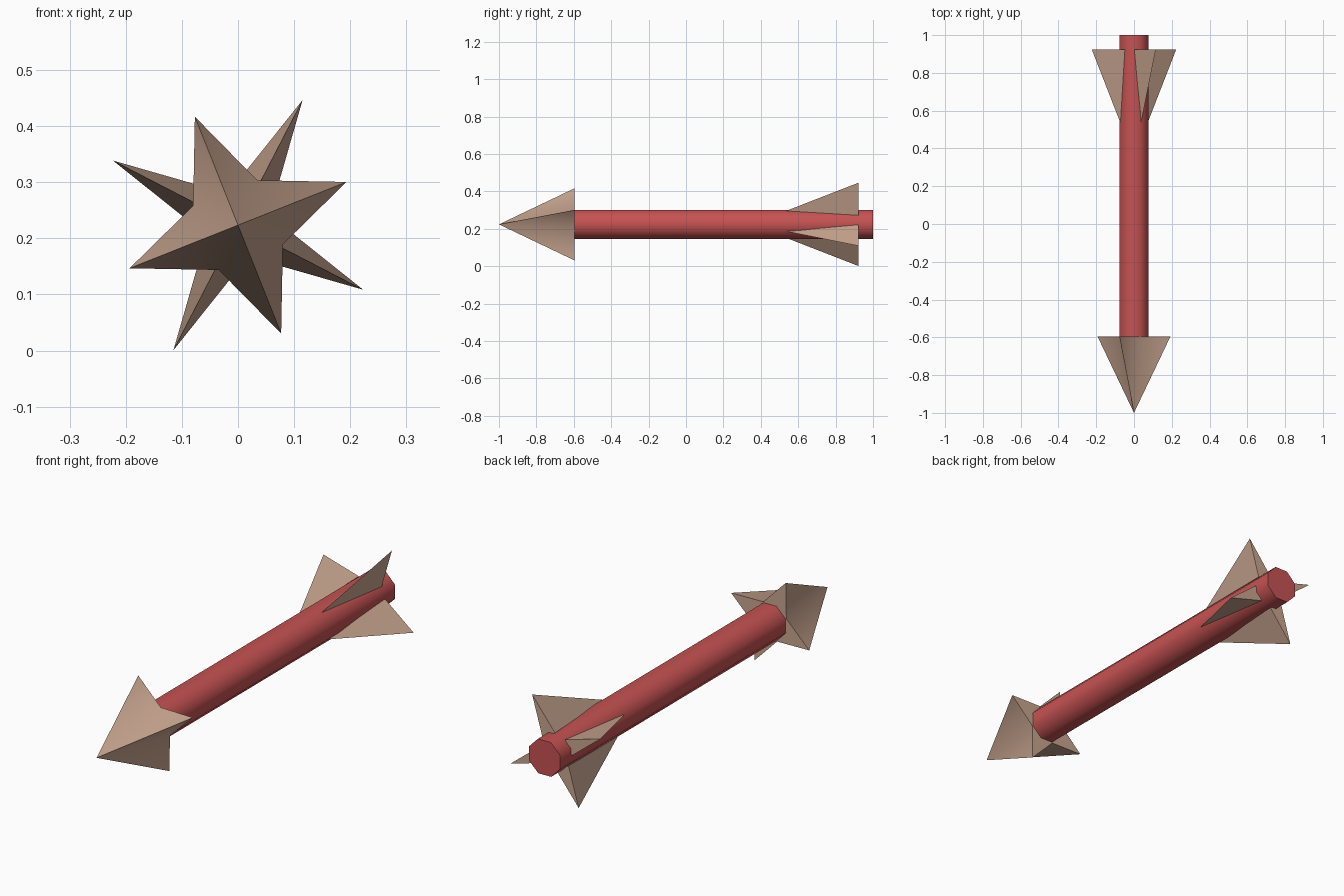
import bpy
from math import sin, cos, radians
from mathutils import Vector

if "Cube" in bpy.data.objects:
    bpy.data.objects.remove(bpy.data.objects["Cube"], do_unlink=True)

AXIS_Z = 0.2235     # height of the shaft's centre line
HEAD_TURN = 21.7    # roll of the head and shaft, degrees
FIN_TURN = 62.7     # roll of the fins, degrees


def material(name, color):
    mat = bpy.data.materials.new(name)
    mat.use_nodes = True
    mat.diffuse_color = color
    mat.node_tree.nodes["Principled BSDF"].inputs["Base Color"].default_value = color
    return mat


def polar(radius, degrees, y):
    """Point around the shaft's centre line."""
    a = radians(degrees)
    return Vector((radius * cos(a), y, AXIS_Z + radius * sin(a)))


def build(name, verts, faces, mat):
    mesh = bpy.data.meshes.new(name)
    mesh.from_pydata(verts, [], faces)
    mesh.materials.append(mat)
    obj = bpy.data.objects.new(name, mesh)
    bpy.context.collection.objects.link(obj)
    bpy.ops.object.select_all(action="DESELECT")
    obj.select_set(True)
    bpy.context.view_layer.objects.active = obj
    bpy.ops.object.mode_set(mode="EDIT")
    bpy.ops.mesh.select_all(action="SELECT")
    bpy.ops.mesh.normals_make_consistent(inside=False)
    bpy.ops.object.mode_set(mode="OBJECT")
    bpy.ops.object.shade_smooth_by_angle(angle=radians(55))
    return obj


red = material("shaft_red", (0.565, 0.085, 0.085, 1))
tan = material("point_tan", (0.577, 0.376, 0.275, 1))

# Eight-sided shaft
n = 8
ring = [HEAD_TURN + 360 * i / n for i in range(n)]
verts = [polar(0.083, a, y) for y in (-0.6, 1.0) for a in ring]
faces = [(i, (i + 1) % n, n + (i + 1) % n, n + i) for i in range(n)]
faces += [tuple(range(n)), tuple(range(n, 2 * n))]
build("shaft", verts, faces, red)

# Four-pointed star head, tapering to the front tip
verts = [polar(0.087 if i % 2 else 0.208, a, -0.595) for i, a in enumerate(ring)]
verts += [polar(0, 0, -1.0), polar(0, 0, -0.595)]
faces = []
for i in range(n):
    j = (i + 1) % n
    faces += [(i, j, n), (j, i, n + 1)]
build("head", verts, faces, tan)

# Four wedge fins near the tail
for k in range(4):
    a = FIN_TURN + 90 * k
    verts = [polar(0.081, a, 0.535), polar(0.251, a, 0.923),
             polar(0.081, a - 26, 0.923), polar(0.081, a + 26, 0.923)]
    build(f"fin_{k + 1}", verts, [(0, 1, 2), (0, 3, 1), (0, 2, 3), (1, 3, 2)], tan)
